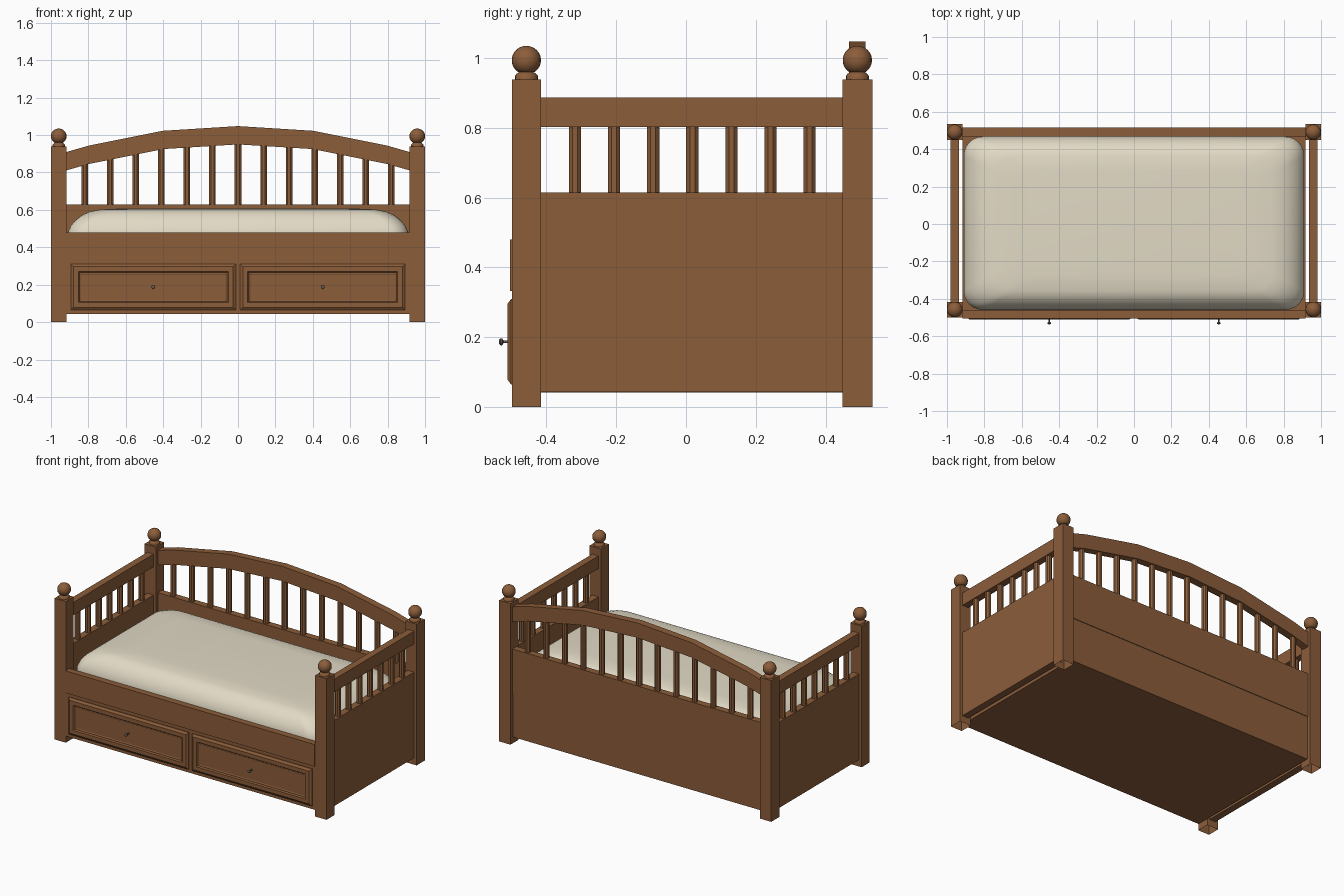
import bpy, bmesh, math

if "Cube" in bpy.data.objects:
    bpy.data.objects.remove(bpy.data.objects["Cube"])


def material(name, color):
    m = bpy.data.materials.new(name)
    m.diffuse_color = color
    m.use_nodes = True
    m.node_tree.nodes["Principled BSDF"].inputs["Base Color"].default_value = m.diffuse_color
    return m


WOOD = material("wood", (0.26, 0.11, 0.042, 1))
CLOTH = material("cream_cloth", (0.76, 0.70, 0.56, 1))
METAL = material("dark_metal", (0.12, 0.10, 0.09, 1))


def finish(name, bm, mat, smooth=None):
    bmesh.ops.recalc_face_normals(bm, faces=bm.faces)
    me = bpy.data.meshes.new(name)
    bm.to_mesh(me)
    bm.free()
    ob = bpy.data.objects.new(name, me)
    bpy.context.collection.objects.link(ob)
    me.materials.append(mat)
    if smooth:
        bpy.ops.object.select_all(action='DESELECT')
        ob.select_set(True)
        bpy.context.view_layer.objects.active = ob
        bpy.ops.object.shade_smooth_by_angle(angle=math.radians(smooth))
    return ob


def loft(name, rings, mat, smooth=None, cap_start=True):
    """Skin equal-length closed rings of points and cap the ends."""
    bm = bmesh.new()
    loops = [[bm.verts.new(p) for p in r] for r in rings]
    n = len(loops[0])
    for a, b in zip(loops, loops[1:]):
        for i in range(n):
            j = (i + 1) % n
            bm.faces.new((a[i], a[j], b[j], b[i]))
    if cap_start:
        bm.faces.new(loops[0][::-1])
    bm.faces.new(loops[-1])
    return finish(name, bm, mat, smooth)


def box(name, x, y, z, mat=WOOD, cap_start=True):
    rings = [[(x[0], y[0], h), (x[1], y[0], h), (x[1], y[1], h), (x[0], y[1], h)] for h in z]
    return loft(name, rings, mat, cap_start=cap_start)


def turned(name, profile, centre, sides, mat, smooth=None, axis='Z', phase=0.0):
    """Revolve (radius, distance) pairs about a vertical or front-facing axis."""
    rings = []
    for r, d in profile:
        ring = []
        for i in range(sides):
            a = phase + 2 * math.pi * i / sides
            u, v = r * math.cos(a), r * math.sin(a)
            p = (u, v, d) if axis == 'Z' else (u, d, v)
            ring.append(tuple(c + q for c, q in zip(centre, p)))
        rings.append(ring)
    return loft(name, rings, mat, smooth)


def slat(name, x, y, z0, z1):
    r = 0.0175 / math.cos(math.pi / 8)
    turned(name, [(r, z0), (r, z1)], (x, y, 0), 8, WOOD, phase=math.pi / 8)


# Corner posts with ball finials
ball = [(0.042 * math.cos(t), 0.994 + 0.041 * math.sin(t))
        for t in [math.radians(d) for d in range(-54, 86, 12)]]
finial = [(0.033, 0.936), (0.033, 0.949), (0.028, 0.955), (0.02, 0.960)] + ball + [(0.003, 1.035)]
for sx, side in ((-1, "left"), (1, "right")):
    xs = sorted((sx * 0.917, sx * 1.0))
    for end, ys in (("front", (-0.499, -0.416)), ("back", (0.448, 0.534))):
        box(f"{end}_{side}_post", xs, ys, (0, 0.938), cap_start=False)
        turned(f"{end}_{side}_finial", finial, (sx * 0.9585, sum(ys) / 2, 0), 16, WOOD, 40)

    # Side panel, top rail and slats
    xs = sorted((sx * 0.935, sx * 0.981))
    box(f"{side}_side_panel", xs, (-0.418, 0.45), (0.045, 0.615))
    box(f"{side}_side_rail", xs, (-0.418, 0.45), (0.802, 0.887))
    for i in range(7):
        slat(f"{side}_side_slat", sx * 0.958, -0.318 + i * 0.112, 0.61, 0.81)

# Base box, front board and back panel
box("base_box", (-0.916, 0.916), (-0.496, 0.509), (0.042, 0.335))
box("front_board", (-0.916, 0.916), (-0.504, -0.462), (0.333, 0.48))
box("back_panel", (-0.918, 0.918), (0.468, 0.513), (0.333, 0.628))

# Arched back rail
half = [(0.918, 0.909), (0.8, 0.943), (0.4, 1.023)]
arch = [(-x, z) for x, z in half] + [(0, 1.048)] + half[::-1]
outline = arch + [(x, z - 0.098) for x, z in arch[::-1]]
loft("arched_back_rail", [[(x, y, z) for x, z in outline] for y in (0.467, 0.515)], WOOD)


def arch_underside(x):
    for (x0, z0), (x1, z1) in zip(arch, arch[1:]):
        if x0 <= x <= x1:
            return z0 + (z1 - z0) * (x - x0) / (x1 - x0) - 0.098


for i in range(13):
    x = (i - 6) * 0.1365
    slat("back_slat", x, 0.491, 0.62, arch_underside(x) + 0.015)

# Drawer fronts with framed, recessed panels and small knobs
drawer_steps = [(0, -0.49), (0, -0.501), (0.014, -0.511), (0.04, -0.511), (0.046, -0.503), (0.052, -0.503), (0.055, -0.501)]
knob = [(0.006, 0.005), (0.004, -0.012), (0.004, -0.022), (0.010, -0.026), (0.010, -0.031), (0.005, -0.035)]
for side, x0, x1 in (("left", -0.894, -0.012), ("right", 0.012, 0.894)):
    rings = [[(x0 + d, y, 0.064 + d), (x1 - d, y, 0.064 + d),
              (x1 - d, y, 0.31 - d), (x0 + d, y, 0.31 - d)] for d, y in drawer_steps]
    loft(f"{side}_drawer_front", rings, WOOD)
    turned(f"{side}_drawer_knob", knob, ((x0 + x1) / 2, -0.501, 0.187), 12, METAL, 40, axis='Y')


# Soft mattress: stacked rounded rectangles
def rounded(hx, hy, r, z):
    pts = []
    for k, (sx, sy) in enumerate(((1, 1), (-1, 1), (-1, -1), (1, -1))):
        for i in range(7):
            a = math.pi / 2 * (k + i / 6)
            pts.append((sx * (hx - r) + r * math.cos(a), 0.004 + sy * (hy - r) + r * math.sin(a), z))
    return pts


layers = [(0.0, 0.336), (0.0, 0.48), (0.015, 0.515), (0.04, 0.545), (0.075, 0.572),
          (0.12, 0.592), (0.17, 0.602), (0.30, 0.608)]
loft("mattress", [rounded(0.91 - d, 0.463 - d * 0.6, 0.10, z) for d, z in layers], CLOTH, 50)
